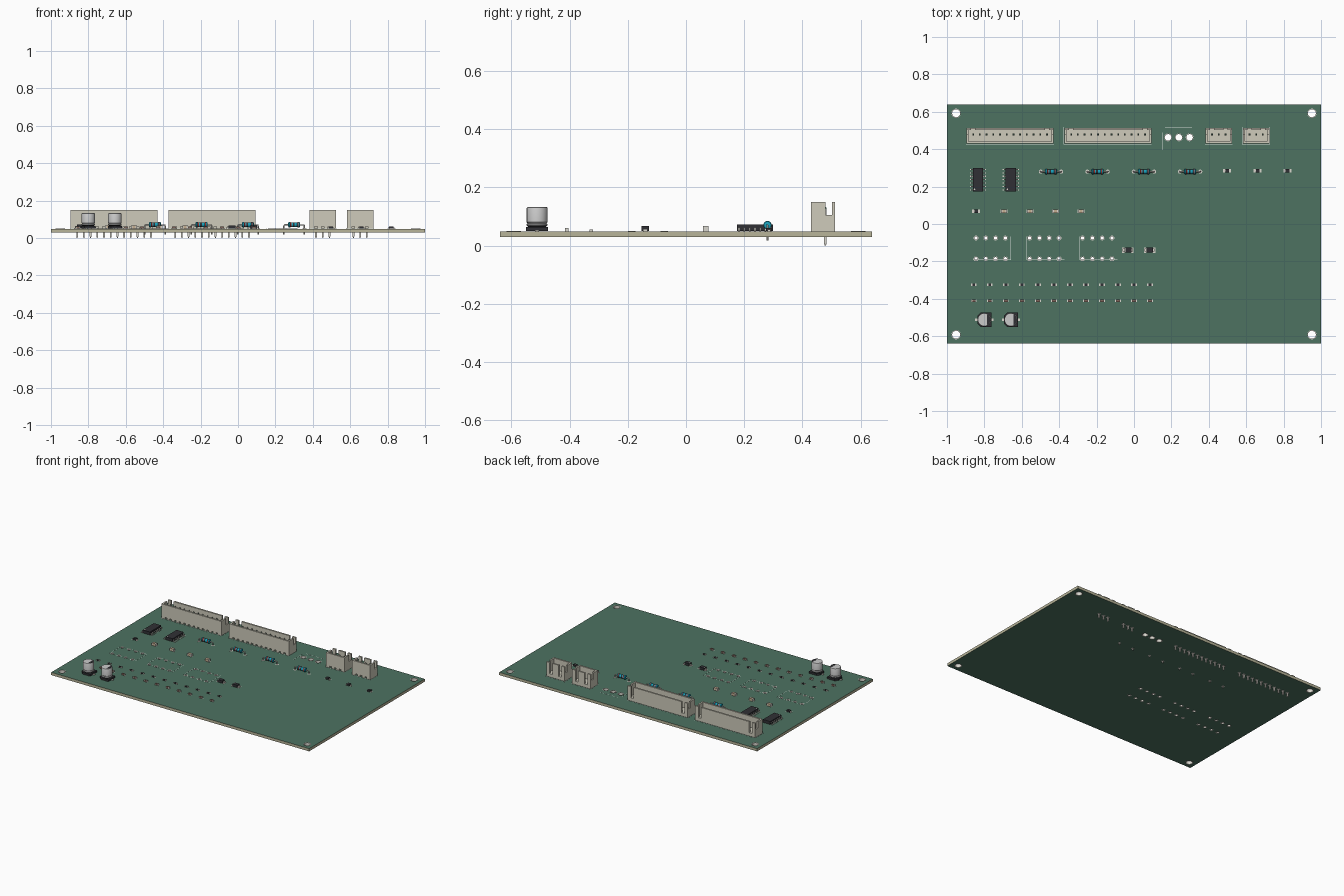
import bpy, bmesh, math
from mathutils import Matrix, Vector

if "Cube" in bpy.data.objects:
    bpy.data.objects.remove(bpy.data.objects["Cube"])

MM = 1 / 69.7            # components are drawn in millimetres
ZB, ZT = 0.030, 0.049    # board bottom and top
COL = dict(mask=(.075, .17, .12), core=(.48, .46, .32), cream=(.62, .60, .50),
           black=(.03, .03, .035), metal=(.7, .68, .62), alu=(.6, .6, .58),
           blue=(.01, .36, .5), red=(.55, .05, .04), tan=(.55, .42, .28),
           brown=(.22, .13, .1), silk=(.72, .78, .74))
NAMES = list(COL)
MATS = []
for k, c in COL.items():
    m = bpy.data.materials.new(k)
    m.diffuse_color = (*c, 1)
    m.use_nodes = True
    m.node_tree.nodes["Principled BSDF"].inputs["Base Color"].default_value = m.diffuse_color
    MATS.append(m)


class Part:
    """Collects primitives in one mesh; every face carries a material name."""
    def __init__(self):
        self.bm = bmesh.new()

    def box(self, mat, x0, x1, y0, y1, z0, z1):
        M = Matrix.Translation(((x0+x1)/2, (y0+y1)/2, (z0+z1)/2)) @ Matrix.Diagonal((x1-x0, y1-y0, z1-z0, 1))
        r = bmesh.ops.create_cube(self.bm, size=1, matrix=M)
        for f in {f for v in r['verts'] for f in v.link_faces}:
            f.material_index = NAMES.index(mat)

    def prism(self, mat, pts, z0, z1):
        lo = [self.bm.verts.new((x, y, z0)) for x, y in pts]
        hi = [self.bm.verts.new((x, y, z1)) for x, y in pts]
        n = len(pts)
        fs = [self.bm.faces.new(lo[::-1]), self.bm.faces.new(hi)]
        fs += [self.bm.faces.new((lo[i], lo[(i+1) % n], hi[(i+1) % n], hi[i])) for i in range(n)]
        for f in fs:
            f.material_index = NAMES.index(mat)

    def sweep(self, mats, rings, caps=True):
        """rings: (centre, radius, u, v); mats: one name or one per band."""
        n = 20 if len(rings) != 9 else 10
        vs = [[self.bm.verts.new(Vector(c) + r*(math.cos(2*math.pi*i/n)*Vector(u) + math.sin(2*math.pi*i/n)*Vector(v)))
               for i in range(n)] for c, r, u, v in rings]
        for k in range(len(vs)-1):
            for i in range(n):
                j = (i+1) % n
                f = self.bm.faces.new((vs[k][i], vs[k][j], vs[k+1][j], vs[k+1][i]))
                f.material_index = NAMES.index(mats if isinstance(mats, str) else mats[k])
        if caps:
            for ring, m in ((vs[0][::-1], 0), (vs[-1], -1)):
                f = self.bm.faces.new(ring)
                f.material_index = NAMES.index(mats if isinstance(mats, str) else mats[m])

    def lathe_z(self, mats, prof, c=(0, 0), caps=True):
        self.sweep(mats, [((c[0], c[1], z), r, (1, 0, 0), (0, 1, 0)) for r, z in prof], caps)

    def place(self, name, spots, scale=MM, smooth=False):
        bmesh.ops.recalc_face_normals(self.bm, faces=self.bm.faces)
        used = sorted({f.material_index for f in self.bm.faces})
        for f in self.bm.faces:
            f.material_index = used.index(f.material_index)
        me = bpy.data.meshes.new(name)
        self.bm.to_mesh(me)
        self.bm.free()
        me.transform(Matrix.Scale(scale, 4))
        for i in used:
            me.materials.append(MATS[i])
        for i, s in enumerate(spots):
            ob = bpy.data.objects.new(name if len(spots) == 1 else f"{name}_{i+1}", me)
            ob.location = (s[0], s[1], s[2] if len(s) > 2 else ZT)
            bpy.context.collection.objects.link(ob)
            if i == 0 and smooth:
                bpy.ops.object.select_all(action='DESELECT')
                ob.select_set(True)
                bpy.context.view_layer.objects.active = ob
                bpy.ops.object.shade_smooth_by_angle(angle=math.radians(35))
        return ob


# board with mounting, terminal and module holes
mount = [(sx*.951, sy*.592) for sx in (-1, 1) for sy in (-1, 1)]
terminal = [(x, .463) for x in (.182, .24, .297)]
module_x = (-.845, -.558, -.275)
module = [(x + i*.0525, y) for x in module_x for y in (-.075, -.186) for i in range(4)]
holes = [(p, .022) for p in mount] + [(p, .018) for p in terminal] + [(p, .009) for p in module]
p = Part()
p.box('core', -1, 1, -.64, .64, ZB, ZT)
for f in p.bm.faces:
    f.material_index = NAMES.index('mask' if abs(f.normal.z) > .9 or abs(f.calc_center_median().z-.0395) > .005 else 'core')
board = p.place("circuit_board", [(0, 0, 0)], 1)
p = Part()
for c, r in holes:
    p.lathe_z('core', [(r, 0), (r, .1)], c)
cutter = p.place("hole_cutter", [(0, 0, 0)], 1)
cutter.hide_render = True
mod = board.modifiers.new("holes", 'BOOLEAN')
mod.object, mod.solver = cutter, 'EXACT'
bpy.context.view_layer.objects.active = board
bpy.ops.object.modifier_apply(modifier="holes")
bpy.data.objects.remove(cutter)

# plated rings in the open holes
p = Part()
for c, r in holes:
    o = r + (.003 if r > .015 else .004)
    p.lathe_z('metal', [(r*.97, ZB-.0006), (o, ZB-.0006), (o, ZT+.0006), (r*.97, ZT+.0006), (r*.97, ZB-.0006)], c, False)
p.place("plated_holes", [(0, 0, 0)], 1, True)


# printed outlines
def frame(p, x0, x1, y0, y1, t=.0015):
    for a in ((x0, x1, y0, y0+t), (x0, x1, y1-t, y1), (x0, x0+t, y0, y1), (x1-t, x1, y0, y1)):
        p.box('silk', *a, ZT-.0005, ZT+.0005)


p = Part()
for x in module_x:
    frame(p, x-.016, x+.187, -.192, -.066)
for x0, x1 in ((-.899, -.427), (-.376, .094), (.379, .527), (.578, .726)):
    frame(p, x0, x1, .426, .519)
p.box('silk', .165, .31, .516, .518, ZT-.0005, ZT+.0005)
p.box('silk', .15, .152, .395, .49, ZT-.0005, ZT+.0005)
p.place("printed_outlines", [(0, 0, 0)], 1)


# shrouded pin headers, origin at the first pin
def header(name, n, spots):
    p, e, t, h = Part(), 2.5*(n-1), .8, 7
    x0, x1, y0, y1 = -2.45, e+2.45, -3.4, 2.35
    p.box('cream', x0+t, x1-t, y0+t, y1-t, .1, 1.6)               # floor
    p.box('cream', x0, x1, y0, y0+t, .8, h)                       # front wall
    edges = [x0] + [2.5*i + s for i in range(n) for s in (-.5, .5)] + [x1]
    for a, b in zip(edges[::2], edges[1::2]):
        p.box('cream', a, b, y0, y0+t, 0, .8)                     # feet of the front wall
    p.box('cream', x0, x1, y1-t, y1, 0, 1.6)                      # back wall with two slots
    for a, b in ((x0, -.75), (.75, e-.75), (e+.75, x1)):
        p.box('cream', a, b, y1-t, y1, 1.6, h)
    for a in (x0, x1-t):                                          # slotted end walls
        p.box('cream', a, a+t, y0+t, y1-t, 0, 3.9)
        p.box('cream', a, a+t, y0+t, .1, 3.9, h)
    for i in range(n):
        x, r = 2.5*i, .32
        p.box('metal', x-r, x+r, -r, r, -2.9, 5.4)
        for z, d in ((-3.15, -1), (5.65, 1)):                     # tapered tips
            bmesh.ops.create_cone(p.bm, segments=4, radius1=r*1.414, radius2=r*.6, depth=.5, cap_ends=True,
                                  matrix=Matrix.Translation((x, 0, z)) @ Matrix.Rotation(0 if d > 0 else math.pi, 4, 'X')
                                  @ Matrix.Rotation(math.pi/4, 4, 'Z'))
            p.bm.faces.ensure_lookup_table()
            for f in p.bm.faces[-6:]:
                f.material_index = NAMES.index('metal')
        p.lathe_z('metal', [(.8, -1.36), (.8, -1.3)], (x, 0))
    p.place(name, spots)


header("long_header", 12, [(-.86, .479), (-.336, .479)])
header("short_header", 3, [(.417, .479), (.617, .479)])

# fourteen-lead chips
p = Part()
prof = [(-1.95, -4.32), (1.95, -4.32), (1.95, 4.32), (-1.95, 4.32)]
p.prism('black', prof, .15, 1.6)
p.lathe_z('metal', [(.3, 1.58), (.3, 1.61)], (-1.3, -3.6))
for i in range(7):
    y = (i-3)*1.27
    for s in (-1, 1):
        for a, b, z0, z1 in ((1.9, 2.5, .75, .95), (2.35, 2.55, .1, .95), (2.35, 3.05, 0, .2)):
            p.box('metal', min(s*a, s*b), max(s*a, s*b), y-.2, y+.2, z0, z1)
p.place("logic_chip", [(-.834, .237), (-.658, .237)])

# banded axial parts on bent wires
p = Part()
band = [(-2.25, .35), (-2.15, .85), (-1.95, 1), (-1.45, 1), (-1.3, .85), (-.9, .85), (-.5, .85), (.1, .85), (1.1, .85),
        (1.3, 1), (1.65, 1), (1.95, 1), (2.15, .85), (2.25, .35)]
cols = ['blue', 'blue', 'blue', 'red', 'red', 'blue', 'black', 'blue', 'blue', 'red', 'blue', 'blue', 'blue']
p.sweep(cols, [((x, 0, 1.5), r, (0, 1, 0), (0, 0, 1)) for x, r in band])
path = [(-3.8, -2.2, 0), (-3.8, 1, 0), (-3.72, 1.3, 30), (-3.55, 1.45, 60), (-3.3, 1.5, 90)]
path += [(-x, z, 180-a) for x, z, a in path[-2::-1]]
p.sweep('metal', [((x, 0, z), .25, (math.cos(math.radians(a)), 0, -math.sin(math.radians(a))), (0, 1, 0)) for x, z, a in path])
for x in (-3.8, 3.8):
    for z in (-1.36, 0):
        p.lathe_z('metal', [(.75, z), (.75, z+.05)], (x, 0))
p.place("axial_component", [(x, .28) for x in (-.444, -.195, .053, .3)], smooth=True)


# surface mount parts: body block with metal ends and solder pads
def chip(name, body, l, w, h, end, spots, leads=False):
    p = Part()
    b = l/2 - end
    p.box(body, -b, b, -w/2, w/2, .05, h)
    for s in (-1, 1):
        x0, x1 = sorted((s*b, s*l/2))
        k = .6 if leads else 1
        p.box('metal', x0, x1, -w/2*k, w/2*k, 0, h*.5 if leads else h)
        x0, x1 = sorted((s*(b-.1), s*(l/2+.25)))
        p.box('metal', x0, x1, -w*.52, w*.52, 0, .04)
    if leads:
        p.box('metal', -b+.15, -b+.35, -w/2, w/2, h-.05, h+.01)   # polarity stripe
    p.place(name, spots)


row = [-.856 + i*.0856 for i in range(12)]
chip("resistor", 'black', 1.6, .85, .45, .3, [(x, -.325) for x in row])
chip("small_capacitor", 'brown', 1.6, .85, .8, .3, [(x, -.41) for x in row])
chip("capacitor", 'tan', 2.1, 1.3, 1.25, .45, [(x, .068) for x in (-.695, -.556, -.42, -.283)])
chip("small_diode", 'black', 2.4, 1.3, .85, .4, [(.497, .285), (.66, .285), (.82, .285), (-.845, .068)], True)
chip("large_diode", 'black', 3.8, 1.9, 1.25, .6, [(-.033, -.14), (.083, -.14)], True)

# can capacitors on chamfered bases
p = Part()
p.prism('black', [(-2.65, -1.4), (-1.4, -2.65), (2.65, -2.65), (2.65, 2.65), (-1.4, 2.65), (-2.65, 1.4)], .1, 1)
for s in (-1, 1):
    x0, x1 = sorted((s*1, s*3.4))
    p.box('metal', x0, x1, -.45, .45, 0, .3)
can = [(2, .9), (2.2, 1.2), (2.5, 1.4), (2.5, 1.7), (2.25, 1.95), (2.5, 2.2), (2.5, 5.55), (2.42, 5.75), (2.2, 5.85), (2.15, 5.85)]
p.lathe_z(['black', 'black'] + ['alu']*7, can)
half = math.radians(64)
p.prism('black', [(2.25*math.cos(half*i/6), 2.25*math.sin(half*i/6)) for i in range(-6, 7)], 5.8, 5.9)
p.place("can_capacitor", [(-.8, -.512), (-.658, -.512)], smooth=True)
